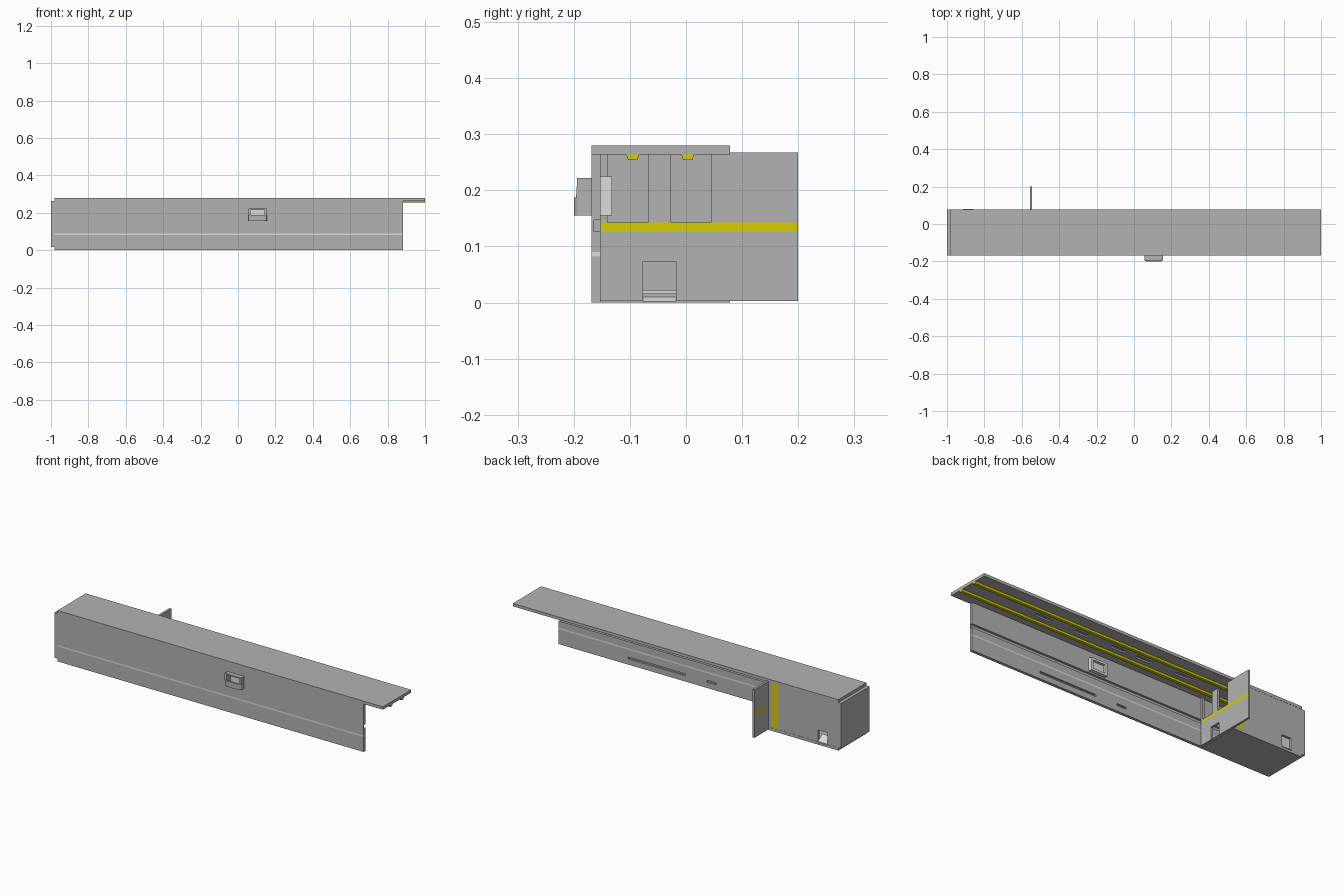
import bpy, bmesh, math

if "Cube" in bpy.data.objects:
    bpy.data.objects.remove(bpy.data.objects["Cube"])


def material(name, rgb):
    m = bpy.data.materials.new(name)
    m.diffuse_color = (*rgb, 1)
    m.use_nodes = True
    m.node_tree.nodes["Principled BSDF"].inputs["Base Color"].default_value = m.diffuse_color
    return m


GRAY = material("panel gray", (0.45, 0.45, 0.45))
YELLOW = material("yellow", (0.68, 0.62, 0.0))
LIGHT = material("light gray", (0.72, 0.72, 0.72))


def prism(name, pts, axis, lo, hi, mat):
    """Extrude a 2D outline along an axis (pts are the two other axes in order)."""
    def place(p, d):
        v = list(p)
        v.insert(axis, d)
        return v
    bm = bmesh.new()
    face = bm.faces.new([bm.verts.new(place(p, lo)) for p in pts])
    out = bmesh.ops.extrude_face_region(bm, geom=[face])
    shift = [0, 0, 0]
    shift[axis] = hi - lo
    bmesh.ops.translate(bm, vec=shift,
                        verts=[g for g in out["geom"] if isinstance(g, bmesh.types.BMVert)])
    bmesh.ops.recalc_face_normals(bm, faces=bm.faces)
    me = bpy.data.meshes.new(name)
    bm.to_mesh(me)
    bm.free()
    ob = bpy.data.objects.new(name, me)
    bpy.context.collection.objects.link(ob)
    if mat:
        me.materials.append(mat)
    return ob


def box(name, x0, x1, y0, y1, z0, z1, mat=GRAY):
    return prism(name, [(x0, y0), (x1, y0), (x1, y1), (x0, y1)], 2, z0, z1, mat)


def cut(ob, *dims):
    """Cut a box-shaped pocket or hole."""
    c = box("cutter", *dims, mat=GRAY)
    c.hide_render = True
    c.hide_viewport = False
    c.display_type = 'WIRE'
    mod = ob.modifiers.new("cut", 'BOOLEAN')
    mod.operation = 'DIFFERENCE'
    mod.solver = 'EXACT'
    mod.object = c
    bpy.context.view_layer.objects.active = ob
    bpy.ops.object.modifier_apply(modifier=mod.name)
    bpy.data.objects.remove(c)


L, R = -0.982, 0.882          # panel ends
F0, F1 = -0.168, -0.152       # front panel thickness
FIN0, FIN1 = -0.557, -0.545   # cross plate thickness

# lid with row of slots underneath
lid = box("lid", L, 1, F0, 0.078, 0.264, 0.28)
for x in (0.53, 0.29, 0.06, -0.1, -0.34):
    cut(lid, x - 0.045, x + 0.045, -0.056, -0.036, 0.25, 0.272)

# yellow rails under the lid
for i, y in enumerate((-0.095, 0.003)):
    prism(f"lid_rail_{i}", [(y - 0.012, 0.2645), (y + 0.012, 0.2645),
                            (y + 0.008, 0.254), (y - 0.008, 0.254)], 0, L, 1, YELLOW)

# front panel: lower board, light stripe, upper board with inner groove
lower = box("front_panel_lower", L, R, F0, F1, 0, 0.082)
for x0, x1 in ((0.11, 0.46), (-0.08, -0.02)):
    cut(lower, x0, x1, -0.162, -0.14, 0.031, 0.042)
box("front_panel_stripe", L, R, F0, F1, 0.082, 0.09, LIGHT)
g = -0.164
upper = prism("front_panel_upper", [(F0, 0.09), (F1, 0.09), (F1, 0.127), (g, 0.127),
                                    (g, 0.147), (F1, 0.147), (F1, 0.264), (F0, 0.264)],
              0, L, R, GRAY)
cut(upper, 0.065, 0.145, -0.19, -0.14, 0.164, 0.217)

# closed compartment at the left end
box("end_cap", -1, L, F0, 0.078, 0.016, 0.264)
box("compartment_floor", L, FIN0, F1, 0.078, 0, 0.016)
prism("compartment_back", [(L, 0.016), (-0.915, 0.016), (-0.915, 0.08), (-0.857, 0.08),
                           (-0.857, 0.016), (-0.615, 0.016), (-0.615, 0.264), (L, 0.264)],
      1, 0.062, 0.077, GRAY)
box("back_stripe", -0.615, -0.575, 0.062, 0.077, 0.016, 0.264, YELLOW)
box("back_edge", -0.575, FIN0, 0.062, 0.077, 0.016, 0.264)

# cross plate: base with window, yellow band, upright posts
prism("cross_plate_base", [(F1, 0.003), (-0.077, 0.003), (-0.077, 0.073), (-0.018, 0.073),
                           (-0.018, 0.003), (0.2, 0.003), (0.2, 0.127), (F1, 0.127)],
      0, FIN0, FIN1, GRAY)
box("cross_plate_band", FIN0, FIN1, F1, 0.2, 0.127, 0.143, YELLOW)
for i, (y0, y1) in enumerate(((F1, -0.14), (-0.068, -0.027), (0.045, 0.078))):
    box(f"cross_plate_post_{i}", FIN0, FIN1, y0, y1, 0.143, 0.264)
box("cross_plate_wing", FIN0, FIN1, 0.078, 0.2, 0.143, 0.267)

# light sloped sills in both windows
prism("cross_plate_sill", [(-0.58, 0.017), (-0.542, 0.003), (-0.542, 0.0), (-0.58, 0.0)][::-1]
      and [(-0.58, 0.022), (-0.58, 0.002), (-0.542, 0.002)], 1, -0.077, -0.018, LIGHT)
prism("back_sill", [(0.04, 0.045), (0.04, 0.012), (0.08, 0.012)], 0, -0.915, -0.857, LIGHT)

# pull handle on the front: rounded bracket, tall cheeks and light recess
X, HW = 0.105, 0.05


def arch(w, y0, depth, r, n=6):
    pts = [(X - w, y0)]
    for cx, a0 in ((X - w + r, math.pi), (X + w - r, 1.5 * math.pi)):
        for k in range(n + 1):
            a = a0 + k / n * math.pi / 2
            pts.append((cx + r * math.cos(a), depth + r + r * math.sin(a)))
    return pts + [(X + w, y0)]


outer = arch(HW, F0, -0.2, 0.014)
inner = arch(HW - 0.01, F0, -0.191, 0.008)
bar = prism("handle_bar", outer + inner[::-1], 2, 0.155, 0.187, GRAY)
for s in (-1, 1):
    x0, x1 = sorted((X + s * HW, X + s * (HW - 0.012)))
    prism(f"handle_cheek_{s}", [(F0, 0.187), (-0.196, 0.187), (-0.194, 0.218), (F0, 0.222)],
          0, x0, x1, GRAY)
box("handle_top", X - HW, X + HW, -0.194, F0, 0.216, 0.222)
box("handle_recess", X - 0.04, X + 0.04, -0.16, -0.156, 0.164, 0.217, LIGHT)

# inner mounting frame behind the handle
frame = box("handle_inner_frame", X - HW, X + HW, F1, -0.132, 0.155, 0.225, LIGHT)
cut(frame, X - 0.036, X + 0.036, -0.146, -0.12, 0.167, 0.213)

bpy.ops.object.select_all(action='DESELECT')
bar.select_set(True)
bpy.context.view_layer.objects.active = bar
bpy.ops.object.shade_smooth_by_angle(angle=math.radians(35))
